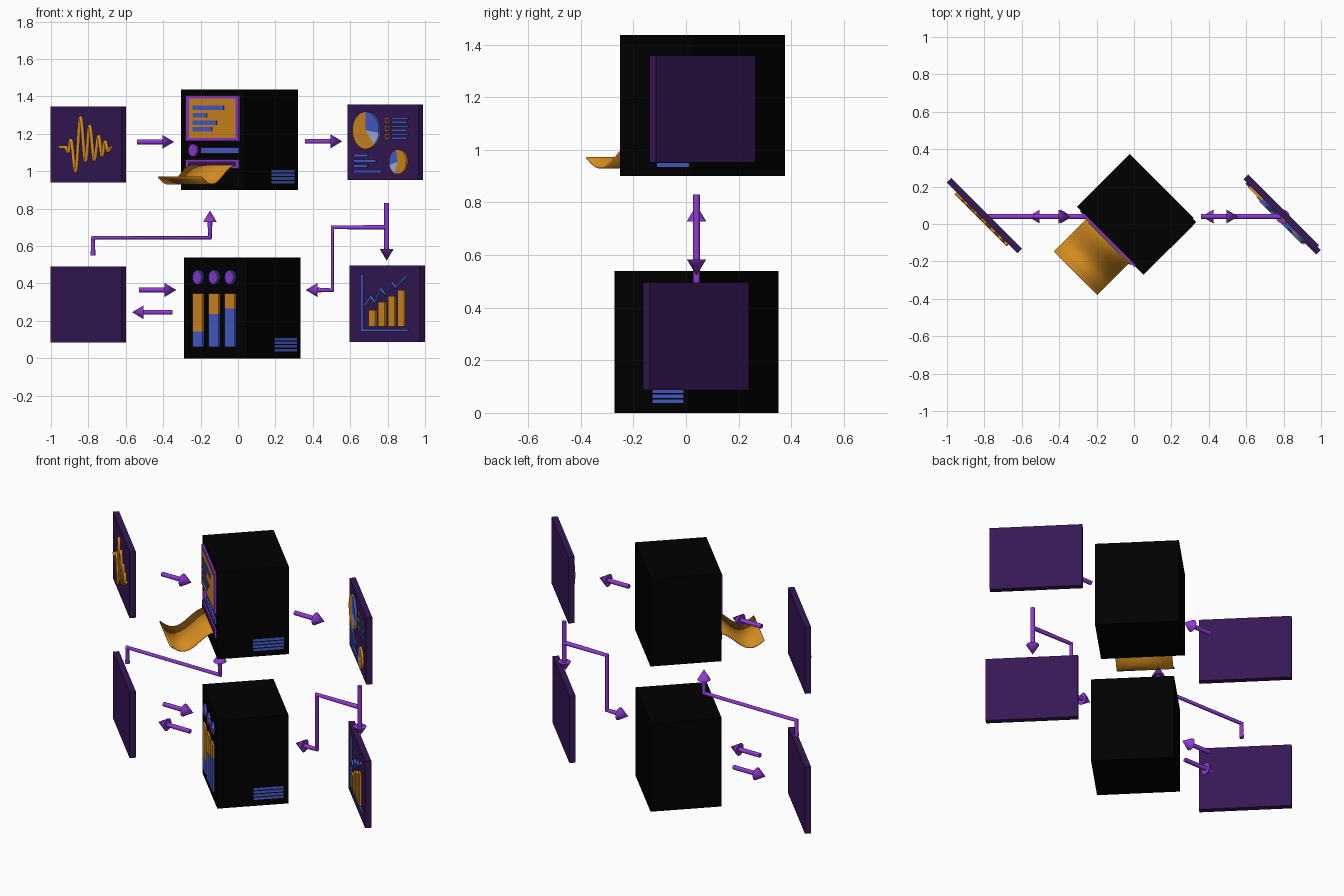
import bpy, bmesh
from math import sin, cos, pi, radians, sqrt
from mathutils import Matrix, Vector

cube = bpy.data.objects.get("Cube")
if cube:
    bpy.data.objects.remove(cube)

S = sqrt(0.5)
U, N, UP = Vector((S, -S, 0)), Vector((-S, -S, 0)), Vector((0, 0, 1))


def material(name, *rgb):
    m = bpy.data.materials.new(name)
    m.use_nodes = True
    m.diffuse_color = (*rgb, 1)
    m.node_tree.nodes["Principled BSDF"].inputs["Base Color"].default_value = (*rgb, 1)
    return m


BLACK = material("black", 0, 0, 0)
PLUM = material("dark plum", .037, .009, .094)
PURPLE = material("purple", .28, .04, .66)
ORANGE = material("orange", .66, .26, .014)
BLUE = material("blue", .065, .11, .60)
PALE = material("pale blue", .38, .46, .80)


def add(name, bm, mat, matrix):
    bmesh.ops.recalc_face_normals(bm, faces=bm.faces)
    mesh = bpy.data.meshes.new(name)
    bm.to_mesh(mesh)
    bm.free()
    mesh.materials.append(mat)
    ob = bpy.data.objects.new(name, mesh)
    bpy.context.collection.objects.link(ob)
    ob.matrix_world = matrix
    return ob


def select(ob):
    bpy.ops.object.select_all(action="DESELECT")
    ob.select_set(True)
    bpy.context.view_layer.objects.active = ob


def smooth(ob):
    select(ob)
    bpy.ops.object.shade_smooth_by_angle(angle=radians(50))


def surface(point, u, n):
    """Frame on a vertical face: across, up, outward; origin slid to x = 0."""
    p = point - u * (point.x / u.x)
    m = Matrix((u, UP, n)).transposed().to_4x4()
    m.translation = Vector((p.x, p.y, 0))
    return m


def block(name, cx, cy, w, d, z0, z1, mat):
    """Turned box; returns the frames of its front and side faces."""
    bm = bmesh.new()
    bmesh.ops.create_cube(bm, size=1)
    bmesh.ops.scale(bm, vec=(w, d, z1 - z0), verts=bm.verts)
    c = Vector((cx, cy, 0))
    add(name, bm, mat, Matrix.Translation((cx, cy, (z0 + z1) / 2)) @ Matrix.Rotation(-pi / 4, 4, "Z"))
    return surface(c + N * d / 2, U, N), surface(c + U * w / 2, -N, U)


def prism(name, pts, frame, mat, depth=.01):
    """Extrude an outline out of a face; (x, z) pairs locate its outer side."""
    bm = bmesh.new()
    shift = depth * frame[0][2]
    face = bm.faces.new([bm.verts.new(((x - shift) / S, z, 0)) for x, z in pts])
    geom = bmesh.ops.extrude_face_region(bm, geom=[face])["geom"]
    bmesh.ops.translate(bm, vec=(0, 0, depth), verts=[v for v in geom if isinstance(v, bmesh.types.BMVert)])
    return add(name, bm, mat, frame)


def plate(name, x0, x1, z0, z1, frame, mat, depth=.009):
    return prism(name, [(x0, z0), (x1, z0), (x1, z1), (x0, z1)], frame, mat, depth)


def sector(name, x, z, r, a0, a1, frame, mat, depth=.01):
    steps = max(4, int((a1 - a0) / 10))
    arc = [radians(a0 + (a1 - a0) * i / steps) for i in range(steps + 1)]
    full = a1 - a0 >= 360
    pts = [(x + r * cos(a) * S, z + r * sin(a)) for a in (arc[:-1] if full else arc)]
    return prism(name, pts if full else [(x, z)] + pts, frame, mat, depth)


def tube(name, pts, r, mat, matrix):
    cu = bpy.data.curves.new(name, "CURVE")
    cu.dimensions = "3D"
    cu.bevel_depth, cu.bevel_resolution, cu.use_fill_caps = r, 5, True
    sp = cu.splines.new("POLY")
    sp.points.add(len(pts) - 1)
    for q, p in zip(sp.points, pts):
        q.co = (*p, 1)
    cu.materials.append(mat)
    ob = bpy.data.objects.new(name, cu)
    bpy.context.collection.objects.link(ob)
    ob.matrix_world = matrix
    select(ob)
    bpy.ops.object.convert(target="MESH")
    smooth(bpy.context.view_layer.objects.active)


def arrow(name, *path):
    """Bent rod in the middle plane, ending in a cone."""
    pts = [Vector((x, .04, z)) for x, z in path]
    way = (pts[-1] - pts[-2]).normalized()
    base = pts[-1] - way * .062
    tube(name + "_shaft", pts[:-1] + [base], .0132, PURPLE, Matrix())
    bm = bmesh.new()
    bmesh.ops.create_cone(bm, cap_ends=True, segments=24, radius1=.037, radius2=0, depth=.062)
    smooth(add(name + "_head", bm, PURPLE, Matrix.Translation(base + way * .031)
               @ way.to_track_quat("Z", "Y").to_matrix().to_4x4()))


def vents(name, x0, x1, z0, frame):
    for i in range(4):
        plate(f"{name}_{i}", x0, x1, z0 + i * .0195, z0 + i * .0195 + .014, frame, BLUE, .002)


# Cabinets and hanging boards
top_front, top_side = block("upper_cabinet", .0075, .0625, .485, .40, .901, 1.437, BLACK)
low_front, low_side = block("lower_cabinet", .022, .04, .48, .40, 0, .54, BLACK)
signal, _ = block("signal_board", -.80, .045, .535, .035, .94, 1.345, PLUM)
block("blank_board", -.80, .045, .535, .035, .085, .49, PLUM)
report, _ = block("report_board", .7875, .0625, .535, .035, .952, 1.358, PLUM)
growth, _ = block("growth_board", .7975, .0375, .535, .035, .087, .495, PLUM)
vents("upper_vent", .18, .302, .935, top_side)
vents("lower_vent", .196, .315, .037, low_side)

# Upper cabinet: screen, knob, label, paper slot
plate("screen_frame", -.281, .002, 1.162, 1.406, top_front, PURPLE, .012)
plate("screen", -.263, -.014, 1.178, 1.39, top_front, ORANGE, .014)
for i, (end, z) in enumerate([(-.078, 1.34), (-.168, 1.3), (-.115, 1.26), (-.142, 1.224)]):
    plate(f"screen_line_{i}", -.243, end, z - .012, z + .012, top_front, BLUE, .018)
sector("knob", -.243, 1.112, .033, 0, 360, top_front, PURPLE, .012)
plate("label_bar", -.2, .002, 1.096, 1.128, top_front, BLUE)
plate("slot_frame", -.281, .002, 1.014, 1.064, top_front, PURPLE)
plate("slot_opening", -.268, -.011, 1.027, 1.051, top_front, PLUM, .011)

# Curling paper sheet
bm = bmesh.new()
rows = []
for i in range(25):
    d = .255 * i / 24
    z = .981 + .05 * cos(pi * d / .178)
    rows.append([bm.verts.new((x / S, z, d)) for x in (-.247, -.015)])
for a, b in zip(rows, rows[1:]):
    bm.faces.new((a[0], a[1], b[1], b[0]))
paper = add("paper_sheet", bm, ORANGE, top_front)
mod = paper.modifiers.new("thickness", "SOLIDIFY")
mod.thickness, mod.offset = .006, 0
smooth(paper)

# Lower cabinet: dials and level gauges
for i, level in enumerate([.144, .237, .267]):
    x = -.217 + i * .086
    sector(f"dial_rim_{i}", x, .433, .038, 0, 360, low_front, BLUE, .01)
    sector(f"dial_{i}", x, .433, .03, 0, 360, low_front, PURPLE, .014)
    plate(f"gauge_fill_{i}", x - .027, x + .027, .06, level, low_front, BLUE, .012)
    plate(f"gauge_rest_{i}", x - .027, x + .027, level, .346, low_front, ORANGE, .012)

# Signal trace: turning points joined by eased steps
heights = [0, 0, -.025, .04, -.13, .162, -.075, .115, -.068, .06, -.045, .03, -.02, 0]
xs = [-.953, -.923, -.907, -.894, -.868, -.842, -.815, -.793, -.768, -.745, -.727, -.71, -.695, -.676]
trace = list(zip(xs, heights))
wave = [(xs[0], 0)]
for (x0, h0), (x1, h1) in zip(trace, trace[1:]):
    for t in (i / 8 for i in range(1, 9)):
        wave.append((x0 + (x1 - x0) * t, h0 + (h1 - h0) * (1 - cos(pi * t)) / 2))
tube("signal_trace", [((x + .004) / S, 1.128 + h, .006) for x, h in wave], .0095, ORANGE, signal)

# Report board: two pies, text rows, key list
for name, x, z, r, cuts in [("large_pie", .682, 1.219, .1, (-8, 90, 310, 352)),
                            ("small_pie", .853, 1.05, .066, (100, 195, 195, 250))]:
    b0, b1, p0, p1 = cuts
    sector(name + "_blue", x, z, r, b0, b1, report, BLUE, .013)
    sector(name + "_pale", x, z, r, p0, p1, report, PALE, .013)
    start, end = (b1, p0) if b1 < p0 else (p1 - 360, b0)
    sector(name + "_orange", x, z, r, start, end, report, ORANGE, .013)
for i, end in enumerate([.692, .735, .69, .767]):
    z = 1.084 - i * .028
    plate(f"text_row_{i}", .617, end, z - .008, z + .008, report, BLUE)
for i in range(3):
    z = 1.272 - i * .043
    plate(f"key_{i}", .783, .808, z - .013, z + .013, report, ORANGE, .006)
    plate(f"key_centre_{i}", .788, .803, z - .008, z + .008, report, PLUM, .008)
    for side, end in ((1, .91), (-1, .90)):
        plate(f"key_text_{i}_{side}", .82, end, z + side * .01 - .006, z + side * .01 + .006, report, BLUE, .006)

# Growth board: axes, bars, trend line
plate("axis_upright", .655, .667, .145, .449, growth, BLUE)
plate("axis_base", .655, .908, .142, .157, growth, BLUE)
for i, top in enumerate([.257, .3, .332, .364]):
    x = .698 + i * .0515
    plate(f"bar_{i}", x, x + .035, .171, top, growth, ORANGE, .013)
trend = [(.678, .283), (.71, .328), (.732, .30), (.765, .37), (.788, .342), (.826, .402), (.845, .38), (.9, .438)]
tube("trend_line", [((x + .004) / S, z, .006) for x, z in trend], .008, BLUE, growth)

# Flow arrows
arrow("signal_in", (-.54, 1.157), (-.342, 1.157))
arrow("report_out", (.357, 1.16), (.557, 1.16))
arrow("feed_up", (-.775, .55), (-.775, .645), (-.15, .645), (-.15, .79))
arrow("report_down", (.795, .83), (.795, .522))
arrow("branch_back", (.795, .70), (.505, .70), (.505, .365), (.362, .365))
arrow("blank_in", (-.53, .365), (-.33, .365))
arrow("blank_out", (-.35, .246), (-.566, .246))
